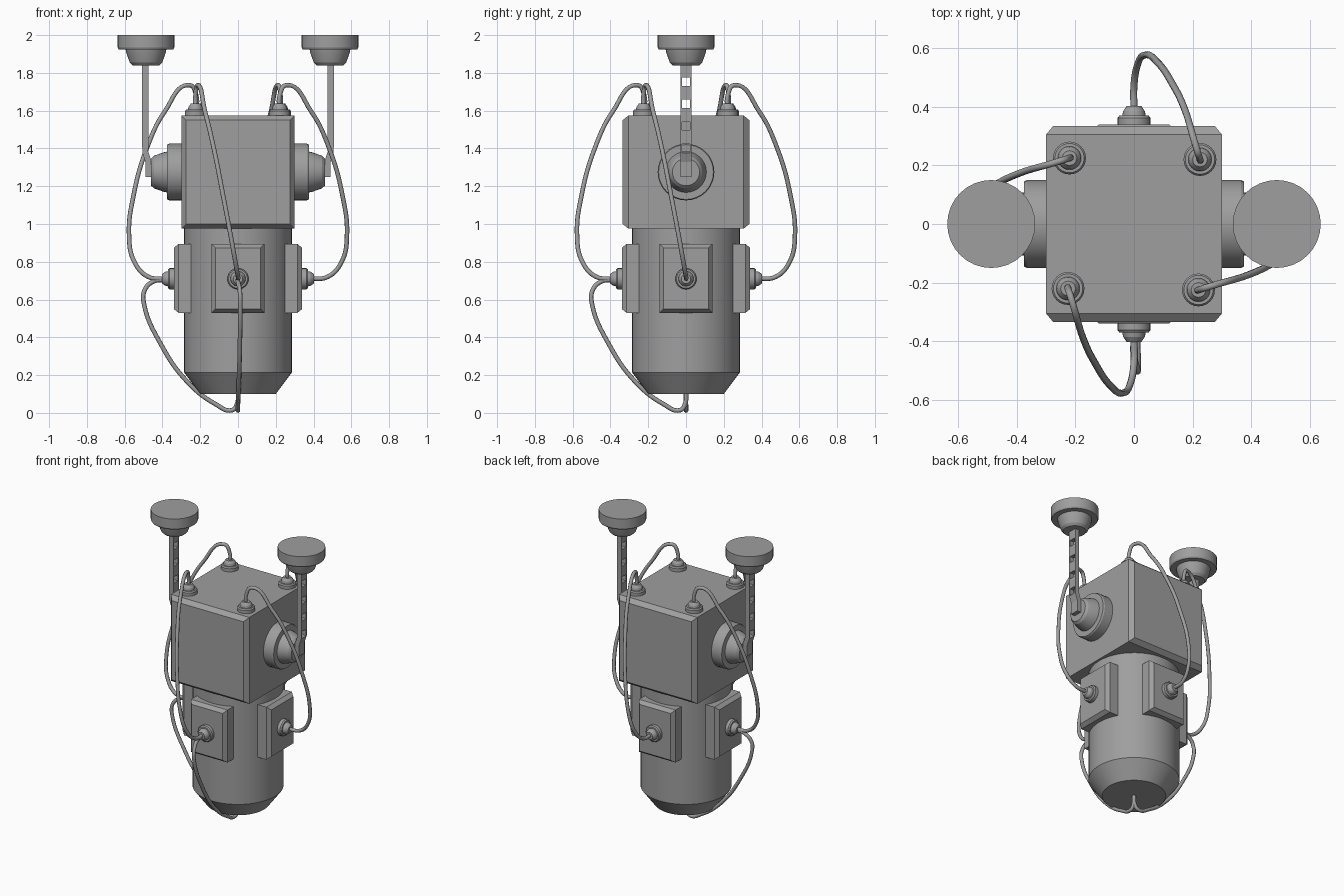
import bpy, bmesh
from math import sin, cos, pi, radians
from mathutils import Matrix, Vector

if "Cube" in bpy.data.objects:
    bpy.data.objects.remove(bpy.data.objects["Cube"])

# dark grey finish shared by every part
GREY = bpy.data.materials.new("dark_grey")
GREY.diffuse_color = (0.345, 0.345, 0.345, 1)
GREY.use_nodes = True
GREY.node_tree.nodes["Principled BSDF"].inputs["Base Color"].default_value = GREY.diffuse_color


def select_only(ob):
    bpy.ops.object.select_all(action='DESELECT')
    ob.select_set(True)
    bpy.context.view_layer.objects.active = ob


def finish(name, bm, mat, smooth=True):
    bmesh.ops.recalc_face_normals(bm, faces=bm.faces)
    bm.transform(mat)
    me = bpy.data.meshes.new(name)
    bm.to_mesh(me)
    bm.free()
    me.materials.append(GREY)
    ob = bpy.data.objects.new(name, me)
    bpy.context.collection.objects.link(ob)
    if smooth:
        select_only(ob)
        bpy.ops.object.shade_smooth_by_angle(angle=radians(20))
    return ob


def loft(name, rings, mat, smooth=True):
    """Skin a stack of equal-length rings and cap both ends."""
    bm = bmesh.new()
    vs = [[bm.verts.new(p) for p in r] for r in rings]
    n = len(vs[0])
    for a, b in zip(vs, vs[1:]):
        for i in range(n):
            j = (i + 1) % n
            bm.faces.new((a[i], a[j], b[j], b[i]))
    bm.faces.new(vs[0][::-1])
    bm.faces.new(vs[-1])
    return finish(name, bm, mat, smooth)


def lathe(name, profile, mat, n=32):
    rings = [[(r * cos(2 * pi * i / n), r * sin(2 * pi * i / n), h) for i in range(n)]
             for r, h in profile]
    return loft(name, rings, mat)


def slab(name, steps, mat):
    rings = [[(-w, -h, d), (w, -h, d), (w, h, d), (-w, h, d)] for w, h, d in steps]
    return loft(name, rings, mat, False)


def outward(angle, z):
    """Frame whose local z points away from the body axis, local y up."""
    m = Matrix(((0, 0, 1, 0), (1, 0, 0, 0), (0, 1, 0, z), (0, 0, 0, 1)))
    return Matrix.Rotation(radians(angle), 4, 'Z') @ m


def cable(name, pts, angle):
    rot = Matrix.Rotation(radians(angle), 3, 'Z')
    cu = bpy.data.curves.new(name, 'CURVE')
    cu.dimensions = '3D'
    cu.bevel_depth = 0.012
    cu.bevel_resolution = 2
    cu.resolution_u = 8
    cu.use_fill_caps = True
    cu.materials.append(GREY)
    sp = cu.splines.new('BEZIER')
    sp.bezier_points.add(len(pts) - 1)
    for bp, p in zip(sp.bezier_points, pts):
        bp.co = rot @ Vector(p)
        bp.handle_left_type = bp.handle_right_type = 'AUTO'
    ob = bpy.data.objects.new(name, cu)
    bpy.context.collection.objects.link(ob)
    select_only(ob)
    bpy.ops.object.convert(target='MESH')


def strap(name, angle):
    """Perforated hanger strap, cranked in towards the hub at its lower end."""
    ys = (-0.03, -0.021, 0.021, 0.03)
    path = [(0.474, 1.25), (0.474, 1.33)]
    holes = set()
    for z in (1.402, 1.519, 1.636, 1.753):
        holes.add(len(path))
        path += [(0.491, z - 0.022), (0.491, z + 0.022)]
    path.append((0.491, 1.86))
    bm = bmesh.new()
    grid = [[bm.verts.new((x, y, z)) for y in ys] for x, z in path]
    for i in range(len(path) - 1):
        for j in range(3):
            if not (i in holes and j == 1):
                bm.faces.new((grid[i][j], grid[i][j + 1], grid[i + 1][j + 1], grid[i + 1][j]))
    ob = finish(name, bm, Matrix.Rotation(radians(angle), 4, 'Z'), False)
    mod = ob.modifiers.new("thickness", 'SOLIDIFY')
    mod.thickness = 0.032
    mod.offset = 0


# main body
lathe("lower_drum", [(0.2, 0.1), (0.286, 0.215), (0.286, 0.985)], Matrix(), 48)
slab("upper_housing", [(0.275, 0.275, -0.335), (0.3, 0.3, -0.305),
                       (0.3, 0.3, 0.305), (0.275, 0.275, 0.335)], outward(90, 1.275))

# shared profiles (radius, height)
PLUG = [(0.056, -0.01), (0.056, 0.022), (0.05, 0.03), (0.04, 0.03), (0.037, 0.045),
        (0.025, 0.062)]
MOUNT = [(0.15, -0.01), (0.15, 0.065), (0.145, 0.075), (0.108, 0.075), (0.104, 0.095),
         (0.086, 0.145), (0.072, 0.16)]

# upper cable path for the right side: (out, sideways, height)
UPPER = [(0.22, -0.225, 1.6), (0.221, -0.225, 1.68), (0.255, -0.214, 1.735),
         (0.386, -0.175, 1.598), (0.485, -0.127, 1.395), (0.552, -0.08, 1.156),
         (0.577, -0.04, 0.945), (0.549, -0.014, 0.8), (0.474, 0, 0.72), (0.38, 0, 0.71)]
LOWER = [(0.38, 0, 0.705), (0.45, 0, 0.695), (0.496, 0.01, 0.645), (0.497, 0.012, 0.574),
         (0.408, 0.01, 0.363), (0.275, 0.005, 0.172), (0.12, 0, 0.047),
         (0.03, 0, 0.015), (0.004, 0, 0.05), (0, 0, 0.12)]

# access panels, plugs and cables on four sides
for side, a in (("right", 0), ("back", 90), ("left", 180), ("front", -90)):
    slab(side + "_panel", [(0.14, 0.182, 0.15), (0.14, 0.182, 0.315), (0.12, 0.162, 0.34)],
         outward(a, 0.712))
    lathe(side + "_panel_plug", PLUG, outward(a, 0.71) @ Matrix.Translation((0, 0, 0.34)), 24)
    lathe(side + "_top_plug", PLUG, Matrix.Rotation(radians(a), 4, 'Z')
          @ Matrix.Translation((0.22, -0.225, 1.575)), 24)
    cable(side + "_upper_cable", UPPER, a)
    if side in ("left", "front"):
        cable(side + "_lower_cable", LOWER, a)

# hubs, hanger straps and ceiling mounts
for side, a in (("right", 0), ("left", 180)):
    lathe(side + "_hub", MOUNT, outward(a, 1.275) @ Matrix.Translation((0, 0, 0.3)))
    strap(side + "_hanger_strap", a)
    lathe(side + "_ceiling_mount", [(r, max(h, 0)) for r, h in MOUNT],
          Matrix.Rotation(radians(a), 4, 'Z') @ Matrix.Translation((0.487, 0, 2))
          @ Matrix.Rotation(pi, 4, 'X'))
